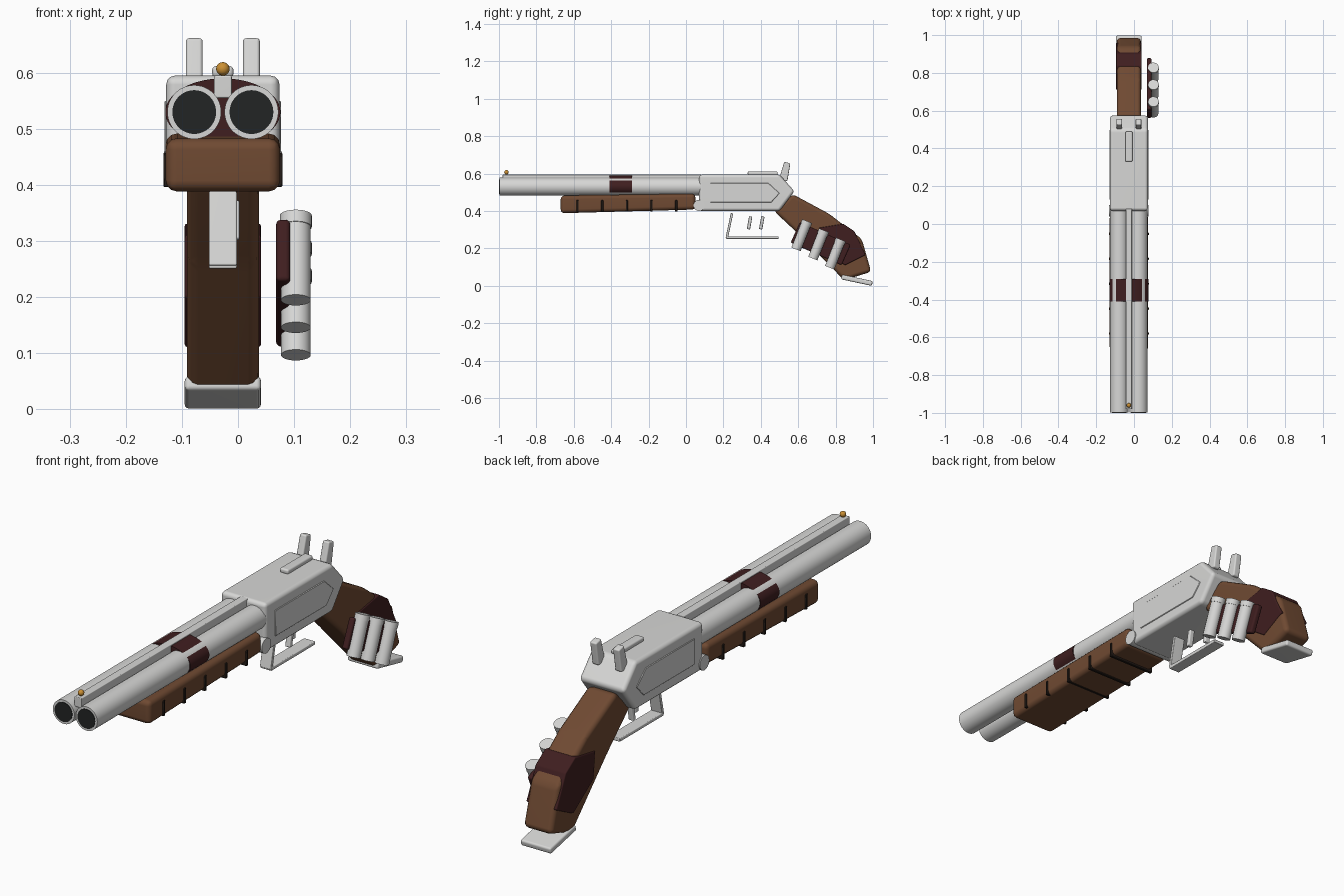
import bpy, bmesh, math
from mathutils import Matrix, Vector

if "Cube" in bpy.data.objects:
    bpy.data.objects.remove(bpy.data.objects["Cube"])

CX = -0.027  # centre plane of the gun


def material(name, r, g, b):
    m = bpy.data.materials.new(name)
    m.diffuse_color = (r, g, b, 1)
    m.use_nodes = True
    m.node_tree.nodes["Principled BSDF"].inputs["Base Color"].default_value = m.diffuse_color
    return m


STEEL = material("pale_steel", 0.68, 0.68, 0.67)
WOOD = material("brown_wood", 0.16, 0.068, 0.032)
LEATHER = material("dark_red_leather", 0.05, 0.013, 0.014)
BLACK = material("bore_black", 0.016, 0.018, 0.018)
GROOVE = material("groove_dark", 0.018, 0.012, 0.009)
GOLD = material("gold_bead", 0.6, 0.28, 0.035)


def finish(bm, name, mat, angle=40):
    bmesh.ops.recalc_face_normals(bm, faces=bm.faces[:])
    me = bpy.data.meshes.new(name)
    bm.to_mesh(me)
    bm.free()
    me.materials.append(mat)
    for p in me.polygons:
        p.use_smooth = True
    me.set_sharp_from_angle(angle=math.radians(angle))
    ob = bpy.data.objects.new(name, me)
    bpy.context.collection.objects.link(ob)
    return ob


def prism(name, pts, x0, x1, mat, bevel=0.0, seg=3):
    """Extrude a (y, z) profile from x0 to x1 and round its edges."""
    bm = bmesh.new()
    f = bm.faces.new([bm.verts.new((x0, y, z)) for y, z in pts])
    ext = bmesh.ops.extrude_face_region(bm, geom=[f])
    vs = [v for v in ext["geom"] if isinstance(v, bmesh.types.BMVert)]
    bmesh.ops.translate(bm, verts=vs, vec=(x1 - x0, 0, 0))
    bmesh.ops.recalc_face_normals(bm, faces=bm.faces[:])
    if bevel:
        bmesh.ops.bevel(bm, geom=bm.edges[:], offset=bevel, segments=seg,
                        profile=0.5, affect='EDGES', clamp_overlap=True)
    ob = finish(bm, name, mat)
    if bevel:
        ob.modifiers.new("even_shading", 'WEIGHTED_NORMAL').keep_sharp = True
    return ob


def rect(y, z, ly, lz, deg=0):
    """Corners of a turned rectangle in the side plane."""
    c, s = math.cos(math.radians(deg)), math.sin(math.radians(deg))
    return [(y + a * ly / 2 * c - b * lz / 2 * s, z + a * ly / 2 * s + b * lz / 2 * c)
            for a, b in ((-1, -1), (1, -1), (1, 1), (-1, 1))]


def rod(name, p, q, r, mat, sides=40, sx=1.0):
    """Cylinder from p to q; sx widens it across x."""
    p, q = Vector(p), Vector(q)
    bm = bmesh.new()
    bmesh.ops.create_cone(bm, cap_ends=True, segments=sides, radius1=r, radius2=r,
                          depth=(q - p).length)
    rot = (q - p).to_track_quat('Z', 'Y').to_matrix().to_4x4()
    mid = (p + q) / 2
    bm.transform(Matrix.Translation(mid) @ Matrix.Diagonal((sx, 1, 1, 1)) @ rot)
    return finish(bm, name, mat)


# barrels, bores and hammers, one per side
for side, s in (("left", -1), ("right", 1)):
    x = CX + s * 0.051
    rod(f"barrel_{side}", (x, -0.998, 0.53), (x, 0.10, 0.53), 0.048, STEEL, 48)
    rod(f"bore_{side}", (x, -1.0, 0.53), (x, -0.99, 0.53), 0.039, BLACK, 48)
    prism(f"hammer_{side}", [(0.495, 0.56), (0.542, 0.56), (0.558, 0.655), (0.525, 0.663)],
          x - 0.015, x + 0.015, STEEL, 0.006)
    # raised side panel of the receiver
    xp = CX + s * 0.1
    prism(f"side_panel_{side}", [(0.13, 0.445), (0.455, 0.445), (0.50, 0.495), (0.44, 0.55), (0.13, 0.55)],
          xp - 0.004, xp + 0.004, STEEL, 0.002, 1)

# barrel rib, bead sight and barrel band
prism("barrel_rib", rect(-0.45, 0.575, 1.06, 0.04), CX - 0.016, CX + 0.016, STEEL, 0.003)
bm = bmesh.new()
bmesh.ops.create_uvsphere(bm, u_segments=20, v_segments=12, radius=0.012)
bm.transform(Matrix.Translation((CX, -0.96, 0.607)))
finish(bm, "bead_sight", GOLD)
rod("barrel_band", (CX, -0.41, 0.53), (CX, -0.29, 0.53), 0.06, LEATHER, 64, sx=1.71)

# receiver, hinge pin and top lever
prism("receiver", [(0.07, 0.40), (0.50, 0.40), (0.58, 0.505), (0.50, 0.595), (0.07, 0.595)],
      CX - 0.101, CX + 0.101, STEEL, 0.016)
rod("hinge_pin", (CX - 0.105, 0.07, 0.43), (CX + 0.105, 0.07, 0.43), 0.03, STEEL, 24)
prism("top_lever", rect(0.41, 0.602, 0.16, 0.02), CX - 0.019, CX + 0.019, STEEL, 0.007)

# wooden fore grip with dark grooves
prism("fore_grip", [(-0.67, 0.388), (0.05, 0.408), (0.05, 0.492), (-0.67, 0.483)],
      CX - 0.102, CX + 0.102, WOOD, 0.02)
for i in range(5):
    prism(f"grip_groove_{i + 1}", rect(-0.58 + 0.132 * i, 0.427, 0.012, 0.062),
          CX - 0.106, CX + 0.106, GROOVE, 0.002, 1)

# trigger guard and triggers
prism("guard_front", rect(0.232, 0.322, 0.013, 0.135, -12), CX - 0.025, CX + 0.025, STEEL, 0.003)
prism("guard_bottom", rect(0.355, 0.258, 0.28, 0.014), CX - 0.025, CX + 0.025, STEEL, 0.003)
for i, (y, x) in enumerate(((0.34, -0.008), (0.405, -0.040))):
    prism(f"trigger_{i + 1}", rect(y, 0.337, 0.018, 0.07, -10), x - 0.011, x + 0.011, STEEL, 0.004)

# stock, leather wrap and butt plate
prism("stock", [(0.47, 0.40), (0.62, 0.26), (0.845, 0.03), (0.99, 0.075), (0.94, 0.25),
                (0.765, 0.385), (0.57, 0.49)], CX - 0.064, CX + 0.064, WOOD, 0.02)
prism("stock_wrap", [(0.72, 0.20), (0.85, 0.11), (0.96, 0.165), (0.90, 0.292), (0.84, 0.332),
                     (0.71, 0.31)], CX - 0.068, CX + 0.068, LEATHER, 0.005)
prism("butt_plate", rect(0.914, 0.03, 0.168, 0.026, -12), CX - 0.068, CX + 0.068, STEEL, 0.008)

# shell holder with three spare shells
prism("shell_holder", rect(0.72, 0.225, 0.298, 0.12, -24), 0.068, 0.093, LEATHER, 0.008)
for i in range(3):
    low = Vector((0.103, 0.588 + 0.09 * i, 0.195 - 0.049 * i))
    axis = Vector((0, 0.37, 0.93)).normalized()
    rod(f"shell_{i + 1}", low, low + axis * 0.155, 0.0265, STEEL, 28)
    rod(f"shell_rim_{i + 1}", low + axis * 0.14, low + axis * 0.162, 0.0285, STEEL, 28)
